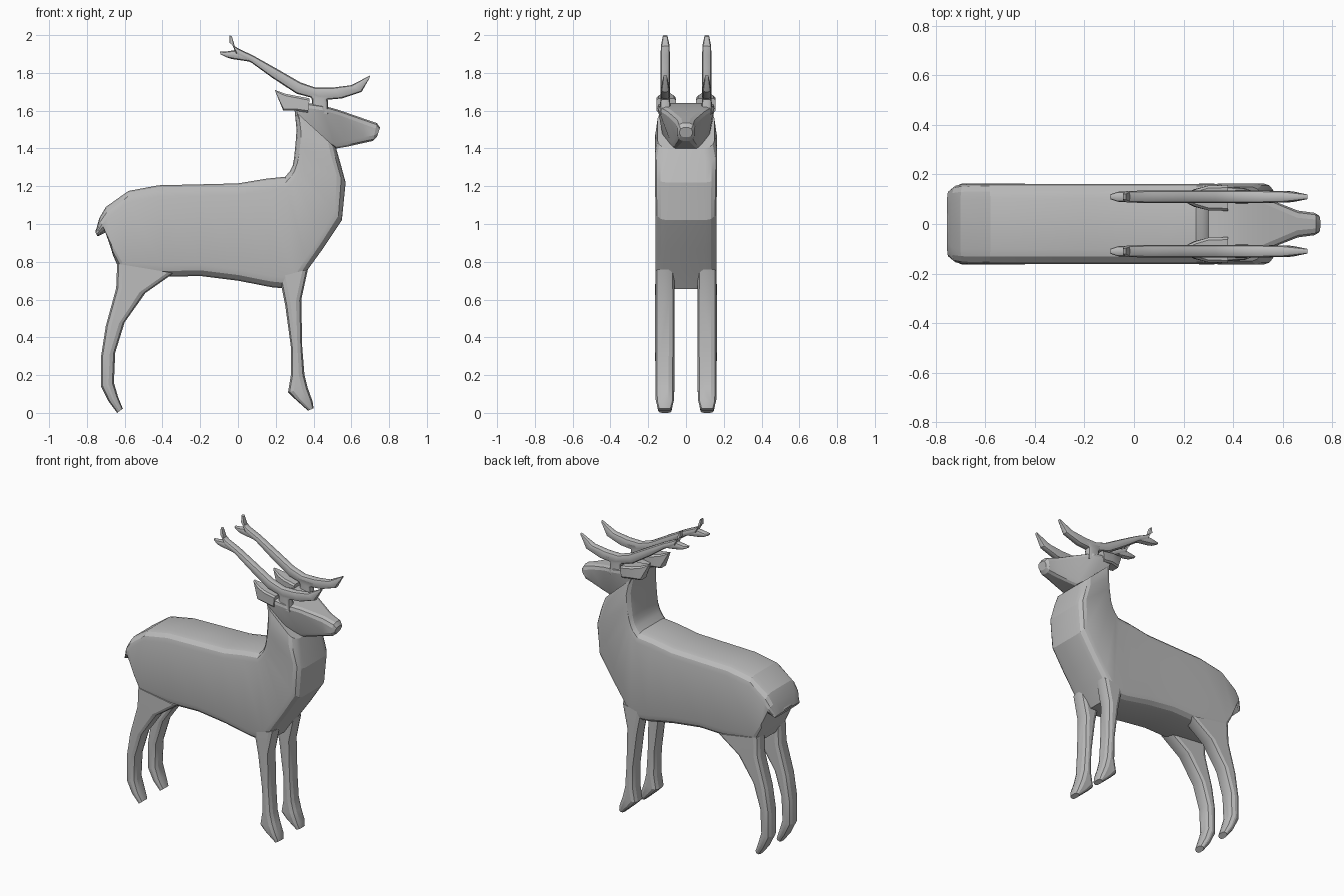
import bpy, bmesh, math
from mathutils import Vector

grey = bpy.data.materials.new("plain grey")
grey.diffuse_color = (0.5, 0.5, 0.5, 1)


def loft(name, sections, r=0.03, yc=0.0, steps=2, angle=20):
    """Skin rounded-rectangle rings. Each section is two outline points in the
    side view (ax, az, bx, bz) plus half widths in y at a and at b."""
    bm = bmesh.new()
    rings = []
    for ax, az, bx, bz, wa, *rest in sections:
        wb = rest[0] if rest else wa
        a, b = Vector((ax, 0, az)), Vector((bx, 0, bz))
        length = (b - a).length
        cu = min(r / length, 0.42)
        cv = min(r / max(wa, wb), 0.6)
        ring = []
        # four rounded corners in (u along a-b, v across)
        for cx, cy, start in ((1 - cu, 1 - cv, 0), (cu, 1 - cv, 90),
                              (cu, cv - 1, 180), (1 - cu, cv - 1, 270)):
            for k in range(steps + 1):
                t = math.radians(start + 90 * k / steps)
                u, v = cx + cu * math.cos(t), cy + cv * math.sin(t)
                p = a.lerp(b, u)
                p.y = yc + v * (wa + (wb - wa) * u)
                ring.append(bm.verts.new(p))
        rings.append(ring)
    n = len(rings[0])
    for r0, r1 in zip(rings, rings[1:]):
        for i in range(n):
            j = (i + 1) % n
            bm.faces.new((r0[i], r0[j], r1[j], r1[i]))
    bm.faces.new(rings[0])
    bm.faces.new(rings[-1])
    bmesh.ops.recalc_face_normals(bm, faces=bm.faces)
    mesh = bpy.data.meshes.new(name)
    bm.to_mesh(mesh)
    bm.free()
    mesh.materials.append(grey)
    ob = bpy.data.objects.new(name, mesh)
    bpy.context.collection.objects.link(ob)
    if yc:  # paired parts are mirrored to the other side
        m = ob.modifiers.new("mirror", 'MIRROR')
        m.use_axis = (False, True, False)
        m.use_mirror_merge = False
    bpy.ops.object.select_all(action='DESELECT')
    ob.select_set(True)
    bpy.context.view_layer.objects.active = ob
    bpy.ops.object.shade_smooth_by_angle(angle=math.radians(angle))
    return ob


# Torso, bending up into the neck
loft("torso_and_neck", [
    (-.755, .955, -.745, .935, .13),
    (-.735, 1.03, -.700, .955, .155),
    (-.70, 1.09, -.66, .83, .16),
    (-.58, 1.175, -.62, .74, .162),
    (-.42, 1.205, -.40, .72, .162),
    (-.20, 1.21, -.20, .725, .162),
    (0, 1.215, 0, .70, .162),
    (.15, 1.24, .18, .665, .162),
    (.25, 1.25, .30, .655, .162),
    (.275, 1.28, .37, .76, .162),
    (.29, 1.31, .45, .87, .162),
    (.297, 1.35, .55, 1.02, .162),
    (.305, 1.43, .57, 1.22, .164),
    (.31, 1.50, .54, 1.33, .164),
    (.30, 1.60, .52, 1.40, .15)], r=.06, steps=3)

# Head, wide at the brow and narrow at the jaw and muzzle
loft("head", [
    (.30, 1.63, .33, 1.53, .13, .15),
    (.37, 1.64, .45, 1.45, .155, .12),
    (.44, 1.63, .52, 1.40, .155, .07),
    (.53, 1.605, .58, 1.41, .11, .06),
    (.66, 1.56, .67, 1.43, .055, .05),
    (.735, 1.535, .715, 1.44, .045, .045),
    (.752, 1.51, .735, 1.46, .035, .035)], r=.03)

# Ears, swept back from the brow
loft("ears", [
    (.38, 1.665, .37, 1.59, .052),
    (.30, 1.68, .30, 1.60, .05),
    (.25, 1.69, .24, 1.60, .035),
    (.195, 1.71, .20, 1.695, .012)], r=.01, yc=.105, steps=1)

# Legs
loft("front_legs", [
    (.22, .72, .37, .76, .05),
    (.25, .57, .335, .60, .051),
    (.28, .35, .34, .35, .051),
    (.28, .20, .352, .20, .05),
    (.265, .11, .37, .13, .05),
    (.30, .075, .395, .06, .048),
    (.37, .012, .40, .024, .035)], r=.03, yc=.112)
loft("hind_legs", [
    (-.64, .79, -.34, .74, .05),
    (-.645, .66, -.49, .635, .051),
    (-.70, .46, -.60, .48, .051),
    (-.725, .30, -.65, .32, .051),
    (-.725, .14, -.657, .16, .05),
    (-.685, .06, -.635, .085, .048),
    (-.64, .0, -.61, .022, .035)], r=.03, yc=.112)

# Antlers: main beam, rear fork tine and the stem on the head
loft("antler_beams", [
    (.70, 1.787, .695, 1.77, .01),
    (.60, 1.735, .655, 1.70, .022),
    (.50, 1.722, .55, 1.665, .025),
    (.41, 1.722, .44, 1.655, .025),
    (.33, 1.750, .31, 1.690, .025),
    (.20, 1.825, .18, 1.775, .025),
    (.08, 1.892, .07, 1.855, .025),
    (.00, 1.93, -.01, 1.89, .024),
    (-.045, 1.96, -.015, 1.935, .022),
    (-.045, 2.0, -.032, 1.992, .012)], r=.02, yc=.11, angle=35)
loft("antler_fork_tines", [
    (.06, 1.90, .06, 1.86, .022),
    (-.02, 1.92, -.03, 1.873, .022),
    (-.07, 1.912, -.06, 1.882, .02),
    (-.096, 1.912, -.092, 1.898, .01)], r=.02, yc=.11, angle=35)
loft("antler_stems", [
    (.36, 1.70, .52, 1.69, .025),
    (.39, 1.665, .475, 1.66, .025),
    (.395, 1.60, .48, 1.58, .03)], r=.02, yc=.11, angle=35)

# Short tail flap at the rump
loft("tail", [
    (-.62, 1.10, -.62, .98, .10),
    (-.705, 1.06, -.69, .96, .09),
    (-.755, .965, -.74, .936, .06)], r=.03)
